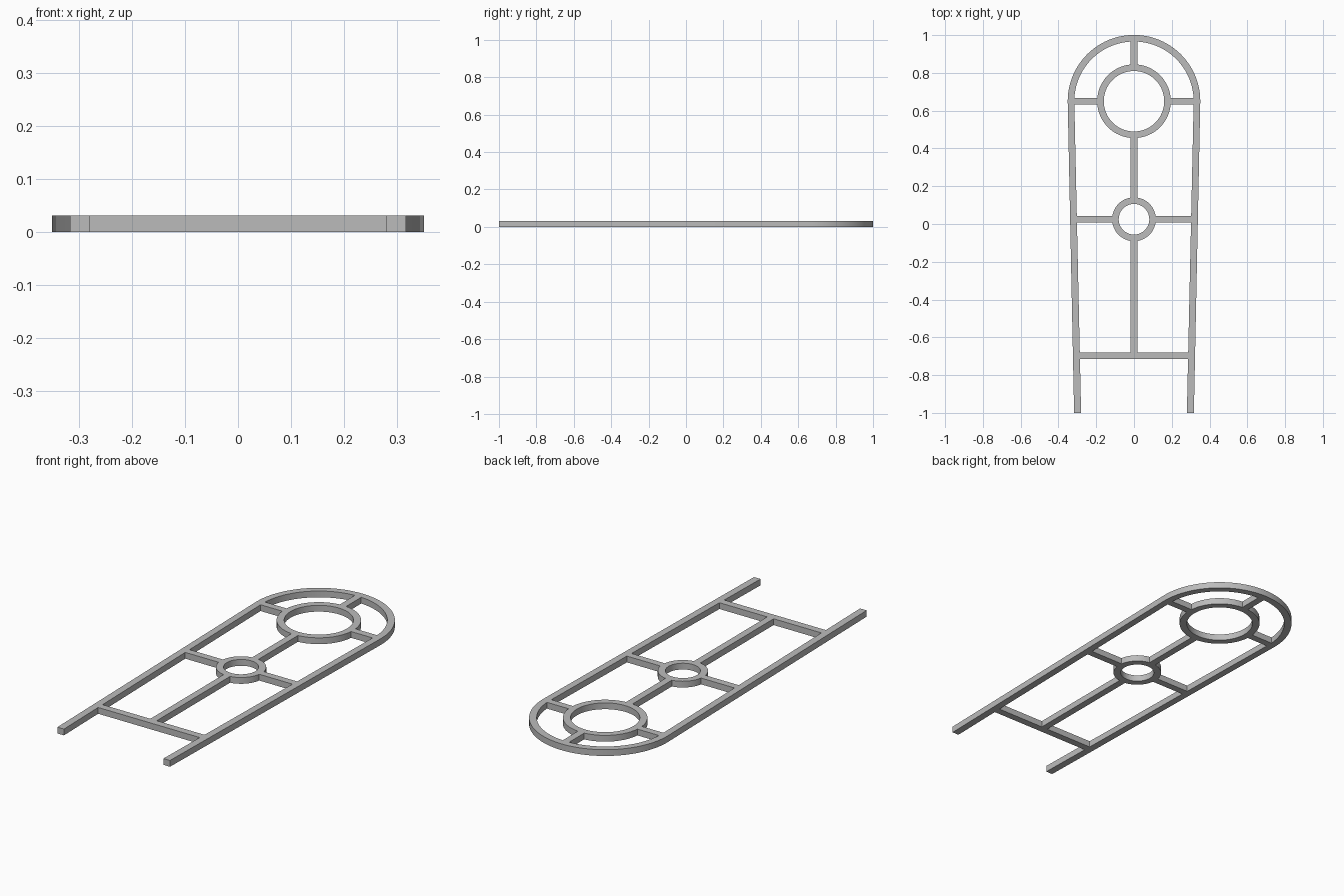
import bpy
import bmesh
from math import sin, cos, pi

cube = bpy.data.objects.get("Cube")
if cube:
    bpy.data.objects.remove(cube, do_unlink=True)

THICK = 0.032
HALF = 0.018
ARCH_Y, RING_Y = 0.65, 0.025

grey = bpy.data.materials.new("grey_metal")
grey.use_nodes = True
colour = (0.5, 0.5, 0.5, 1)
grey.diffuse_color = colour
grey.node_tree.nodes["Principled BSDF"].inputs["Base Color"].default_value = colour


def strip(name, outer, inner, closed=False):
    """Flat band between two matching outlines, raised to the frame thickness."""
    bm = bmesh.new()
    a = [bm.verts.new((x, y, 0)) for x, y in outer]
    b = [bm.verts.new((x, y, 0)) for x, y in inner]
    n = len(a)
    for i in range(n if closed else n - 1):
        j = (i + 1) % n
        bm.faces.new((a[i], a[j], b[j], b[i]))
    top = bmesh.ops.extrude_face_region(bm, geom=bm.faces[:])["geom"]
    bmesh.ops.translate(bm, vec=(0, 0, THICK),
                        verts=[g for g in top if isinstance(g, bmesh.types.BMVert)])
    bmesh.ops.recalc_face_normals(bm, faces=bm.faces[:])
    mesh = bpy.data.meshes.new(name)
    bm.to_mesh(mesh)
    bm.free()
    mesh.materials.append(grey)
    obj = bpy.data.objects.new(name, mesh)
    bpy.context.collection.objects.link(obj)
    bpy.ops.object.select_all(action="DESELECT")
    obj.select_set(True)
    bpy.context.view_layer.objects.active = obj
    bpy.ops.object.shade_smooth_by_angle(angle=pi / 6)
    return obj


def arc(radius, cy, sweep, steps):
    return [(radius * cos(sweep * i / steps), cy + radius * sin(sweep * i / steps))
            for i in range(steps + 1)]


def ring(name, cy, outer, inner):
    strip(name, arc(outer, cy, 2 * pi, 64)[:-1], arc(inner, cy, 2 * pi, 64)[:-1], True)


def bar(name, x0, x1, y0, y1):
    strip(name, [(x0, y0), (x1, y0)], [(x0, y1), (x1, y1)])


# Arched outer frame with two tapering legs
def frame_edge(radius, foot):
    return [(foot, -1)] + arc(radius, ARCH_Y, pi, 48) + [(-foot, -1)]


strip("outer_frame", frame_edge(0.351, 0.317), frame_edge(0.316, 0.28))

# Rings
ring("large_ring", ARCH_Y, 0.195, 0.16)
ring("small_ring", RING_Y, 0.116, 0.081)

# Side spokes, mirrored left and right
for side, s in (("left", 1), ("right", -1)):
    bar(side + "_upper_spoke", s * 0.187, s * 0.322, ARCH_Y - HALF, ARCH_Y + HALF)
    bar(side + "_middle_spoke", s * 0.108, s * 0.308, RING_Y - HALF, RING_Y + HALF)

# Central uprights and lower crossbar
bar("top_upright", -HALF, HALF, ARCH_Y + 0.187, 0.97)
bar("middle_upright", -HALF, HALF, RING_Y + 0.108, ARCH_Y - 0.187)
bar("lower_upright", -HALF, HALF, -0.68, RING_Y - 0.108)
bar("lower_crossbar", -0.292, 0.292, -0.716, -0.679)
